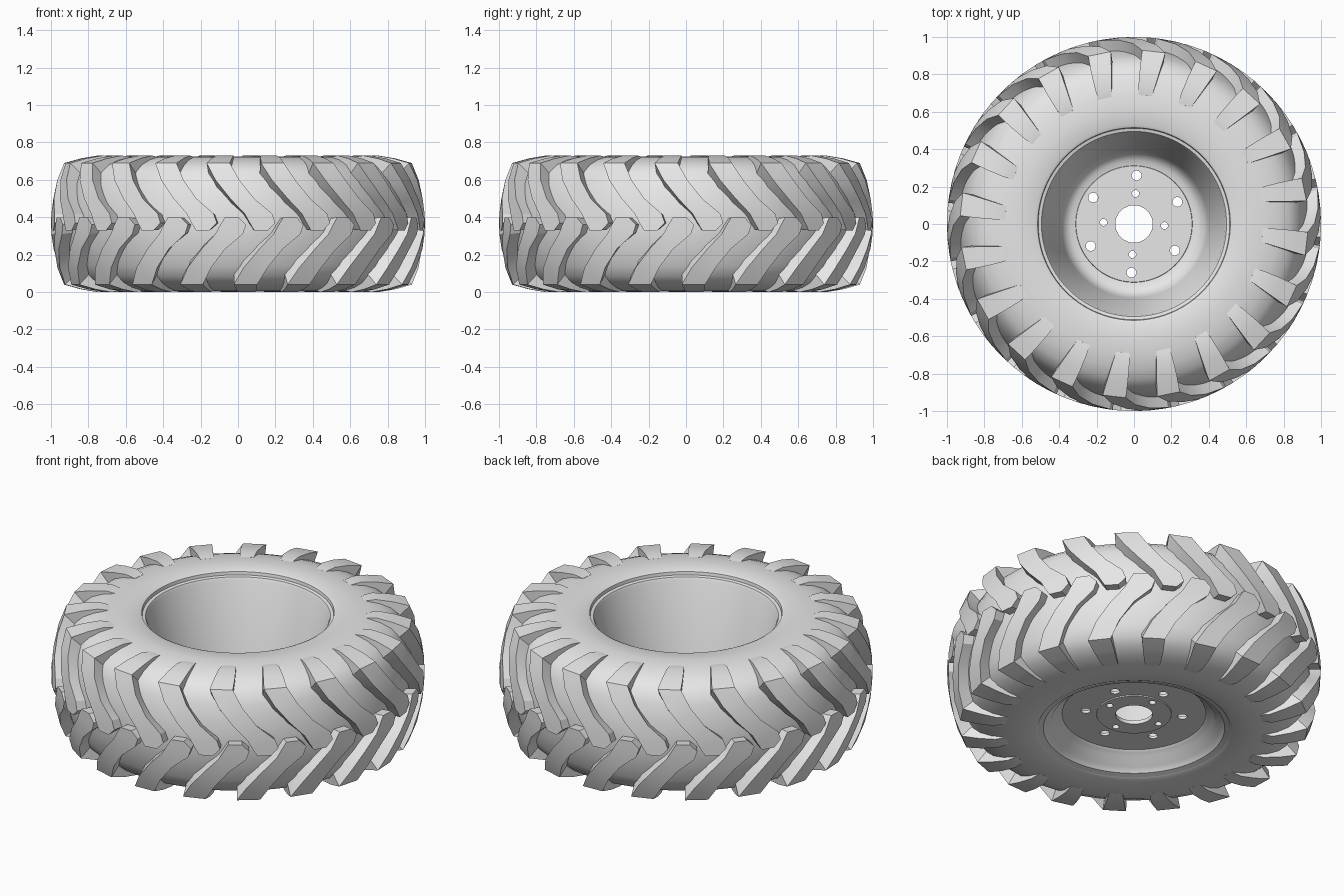
import bpy, bmesh
from math import sin, cos, radians, tau

HEIGHT = 0.73
LUGS = 20
SEGMENTS = 120

old = bpy.data.objects.get("Cube")
if old:
    bpy.data.objects.remove(old, do_unlink=True)

grey = bpy.data.materials.new("plain grey")
grey.use_nodes = True
grey.diffuse_color = (0.8, 0.8, 0.8, 1)
grey.node_tree.nodes["Principled BSDF"].inputs["Base Color"].default_value = (0.8, 0.8, 0.8, 1)


def polar(r, angle, z):
    return (r * cos(angle), r * sin(angle), z)


def finish(bm, name, material=grey):
    bmesh.ops.recalc_face_normals(bm, faces=bm.faces)
    mesh = bpy.data.meshes.new(name)
    bm.to_mesh(mesh)
    bm.free()
    mesh.materials.append(material)
    obj = bpy.data.objects.new(name, mesh)
    bpy.context.collection.objects.link(obj)
    return obj


def activate(obj):
    bpy.ops.object.select_all(action="DESELECT")
    obj.select_set(True)
    bpy.context.view_layer.objects.active = obj


def smooth(obj, angle):
    activate(obj)
    bpy.ops.object.shade_smooth_by_angle(angle=radians(angle))


def lathe(name, profile):
    """Spin a closed (radius, height) profile about the z axis."""
    bm = bmesh.new()
    rings = [[bm.verts.new(polar(r, tau * i / SEGMENTS, z)) for r, z in profile]
             for i in range(SEGMENTS)]
    n = len(profile)
    for i in range(SEGMENTS):
        a, b = rings[i], rings[(i + 1) % SEGMENTS]
        for j in range(n):
            k = (j + 1) % n
            bm.faces.new((a[j], b[j], b[k], a[k]))
    return finish(bm, name)


# Tyre carcass: upper half profile, mirrored for the lower half
upper = [(0.51, 0.69), (0.515, 0.717), (0.53, 0.724), (0.63, 0.726), (0.70, 0.721),
         (0.77, 0.706), (0.83, 0.68), (0.87, 0.645), (0.9, 0.59), (0.925, 0.5), (0.94, 0.41)]
lower = [(r, HEIGHT - z) for r, z in reversed(upper)]
smooth(lathe("tyre_carcass", upper + lower), 35)

# Wheel rim: deep cone with a flat disc near the bottom
rim = lathe("wheel_rim", [
    (0.515, 0.70), (0.495, 0.695), (0.487, 0.68), (0.395, 0.2), (0.385, 0.165), (0.365, 0.135),
    (0.34, 0.12), (0.312, 0.115), (0.31, 0.122), (0.09, 0.122),
    (0.09, 0.1), (0.2, 0.1), (0.202, 0.106), (0.385, 0.106), (0.395, 0.095),
    (0.42, 0.085), (0.44, 0.055), (0.465, 0.045), (0.485, 0.018), (0.515, 0.01)])

# Hub bore, six bolt holes and four small holes
holes = [(0, 0, 0.1, 48)]
holes += [(0.26, radians(87 + 60 * i), 0.026, 20) for i in range(6)]
holes += [(0.163, radians(87 + 90 * i), 0.019, 16) for i in range(4)]
bm = bmesh.new()
for distance, angle, radius, sides in holes:
    made = bmesh.ops.create_cone(bm, cap_ends=True, segments=sides, radius1=radius,
                                 radius2=radius, depth=0.2)
    bmesh.ops.translate(bm, verts=made["verts"], vec=polar(distance, angle, 0.11))
cutter = finish(bm, "hole_cutter")
cutter.hide_render = True
cut = rim.modifiers.new("holes", "BOOLEAN")
cut.operation = "DIFFERENCE"
cut.solver = "EXACT"
cut.object = cutter
activate(rim)
bpy.ops.object.modifier_apply(modifier=cut.name)
bpy.data.objects.remove(cutter, do_unlink=True)
smooth(rim, 35)

# Tread lug edges from centre tip to sidewall end: (angle in degrees, radius, height)
left_edge = [(275, 1.0, 0.33), (273.6, 1.0, 0.37), (272, 0.998, 0.42), (267.6, 0.988, 0.5),
             (262.8, 0.966, 0.6), (259.6, 0.93, 0.69), (260.3, 0.84, 0.715),
             (261.2, 0.75, 0.73), (262, 0.69, 0.722)]
right_edge = [(279.2, 1.0, 0.33), (281.5, 1.0, 0.37), (280.5, 0.998, 0.42), (275, 0.988, 0.5),
              (270.4, 0.966, 0.6), (267.3, 0.93, 0.69), (267.8, 0.84, 0.715),
              (268.1, 0.75, 0.73), (268, 0.69, 0.722)]


def add_lug(bm, turn, flip):
    """One solid lug, its root sunk into the carcass."""
    def place(degrees, r, z, sink):
        middle = HEIGHT / 2
        r = 0.6 + (r - 0.6) * sink
        z = middle + (z - middle) * sink
        return bm.verts.new(polar(r, radians(degrees + turn), HEIGHT - z if flip else z))

    loops = [[place(*l, 1), place(*r, 1), place(*r, 0.8), place(*l, 0.8)]
             for l, r in zip(left_edge, right_edge)]
    for a, b in zip(loops, loops[1:]):
        for i in range(4):
            j = (i + 1) % 4
            bm.faces.new((a[i], a[j], b[j], b[i]))
    bm.faces.new(loops[0])
    bm.faces.new(loops[-1])


# Two staggered rows of lugs
pitch = 360 / LUGS
for name, flip in (("upper_tread_lugs", False), ("lower_tread_lugs", True)):
    bm = bmesh.new()
    for i in range(LUGS):
        add_lug(bm, pitch * (i - 0.5 * flip), flip)
    smooth(finish(bm, name), 20)
